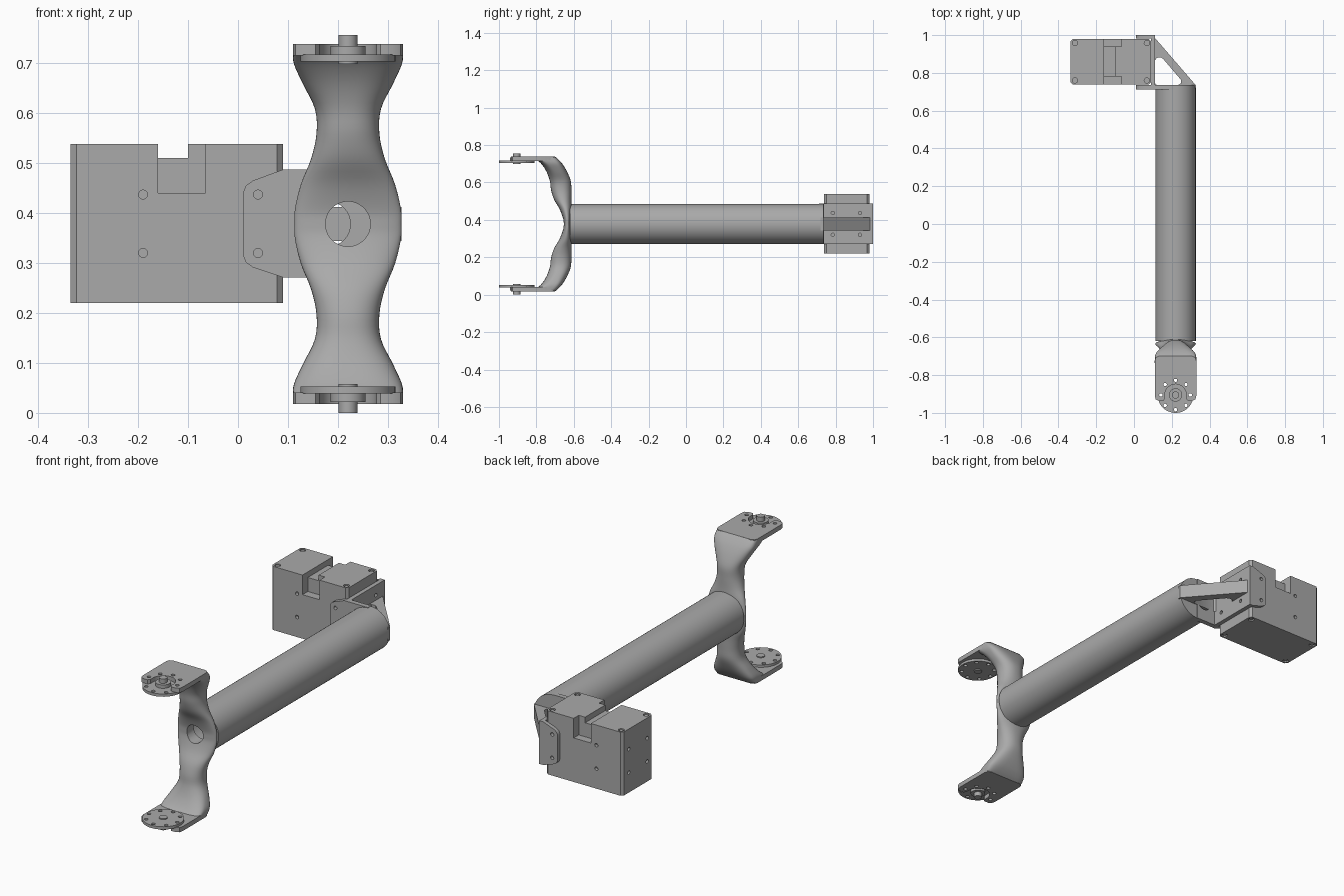
import bpy, bmesh
from math import sin, cos, pi, copysign

if "Cube" in bpy.data.objects:
    bpy.data.objects.remove(bpy.data.objects["Cube"])

grey = bpy.data.materials.new("plain grey")
grey.use_nodes = True
colour = (0.4, 0.4, 0.4, 1)
grey.diffuse_color = colour
grey.node_tree.nodes["Principled BSDF"].inputs["Base Color"].default_value = colour

CX, MID = 0.22, 0.378       # tube axis
SHAFT_Y = -0.905            # pivot axis of the fork


def make(name, bm):
    bmesh.ops.recalc_face_normals(bm, faces=bm.faces[:])
    mesh = bpy.data.meshes.new(name)
    bm.to_mesh(mesh)
    bm.free()
    mesh.materials.append(grey)
    ob = bpy.data.objects.new(name, mesh)
    bpy.context.collection.objects.link(ob)
    return ob


def loft(name, rings):
    """Skin a stack of equal rings and cap both ends."""
    bm = bmesh.new()
    rows = [[bm.verts.new(p) for p in ring] for ring in rings]
    n = len(rows[0])
    for a, b in zip(rows, rows[1:]):
        for i in range(n):
            j = (i + 1) % n
            bm.faces.new((a[i], a[j], b[j], b[i]))
    bm.faces.new(rows[0])
    bm.faces.new(rows[-1])
    return make(name, bm)


def prism(name, pts, axis, lo, hi):
    """Extrude a flat outline along an axis."""
    place = {"x": lambda a, b, t: (t, a, b),
             "y": lambda a, b, t: (a, t, b),
             "z": lambda a, b, t: (a, b, t)}[axis]
    return loft(name, [[place(a, b, t) for a, b in pts] for t in (lo, hi)])


def circle(a, b, r, n=24):
    return [(a + r * cos(2 * pi * i / n), b + r * sin(2 * pi * i / n)) for i in range(n)]


def box(name, x, y, z):
    return prism(name, [(x[0], y[0]), (x[1], y[0]), (x[1], y[1]), (x[0], y[1])], "z", *z)


def cut(target, cutters, operation="DIFFERENCE"):
    bpy.context.view_layer.objects.active = target
    for c in cutters:
        mod = target.modifiers.new("cut", "BOOLEAN")
        mod.operation, mod.object, mod.solver = operation, c, "EXACT"
        bpy.ops.object.modifier_apply(modifier=mod.name)
        bpy.data.objects.remove(c)


def hole(a, b, r, axis, lo, hi):
    return prism("cutter", circle(a, b, r, 16), axis, lo, hi)


# Main tube, hollow inside
tube = prism("arm_tube", circle(CX, MID, 0.107, 64), "y", -0.62, 0.72)
cut(tube, [prism("cutter", circle(CX, MID, 0.09, 48), "y", -0.6, 0.73)])

# Fork body: height above the middle, half width, front y, back y, squareness
keys = [(0, 0.107, -0.655, -0.615, 2.2), (0.03, 0.106, -0.658, -0.613, 2.2),
        (0.08, 0.094, -0.676, -0.61, 2.2), (0.13, 0.074, -0.705, -0.612, 2.2),
        (0.18, 0.063, -0.721, -0.613, 2.2), (0.23, 0.066, -0.728, -0.616, 2.3),
        (0.28, 0.09, -0.746, -0.636, 2.6), (0.32, 0.108, -0.772, -0.66, 3.5),
        (0.345, 0.11, -0.80, -0.682, 5), (0.36, 0.108, -0.82, -0.70, 6)]


def spline(p, q, r, s, t):
    return [0.5 * (2 * b + (c - a) * t + (2 * a - 5 * b + 4 * c - d) * t ** 2
                   + (3 * b - a - 3 * c + d) * t ** 3) for a, b, c, d in zip(p, q, r, s)]


def section(h, w, front, back, power):
    ring = []
    for i in range(48):
        c, s = cos(2 * pi * i / 48), sin(2 * pi * i / 48)
        ring.append((CX + w * copysign(abs(c) ** (2 / power), c),
                     (front + back) / 2 + (back - front) / 2 * copysign(abs(s) ** (2 / power), s),
                     MID + h))
    return ring


full = [(-k[0],) + k[1:] for k in keys[:0:-1]] + keys
rings = []
for i in range(len(full) - 1):
    p, s = full[max(i - 1, 0)], full[min(i + 2, len(full) - 1)]
    rings += [section(*spline(p, full[i], full[i + 1], s, t / 4)) for t in range(4)]
rings.append(section(*full[-1]))
fork = loft("fork_body", rings)
cut(fork, [prism("cutter", circle(CX, MID, 0.045, 40), "y", -0.9, -0.5)])
cut(tube, [prism("cutter", circle(CX, MID, 0.045, 40), "y", -0.9, -0.55)])

# Fork end plates, horn discs and shafts, mirrored top to bottom
slot = [(0.057 * cos(pi * i / 16), SHAFT_Y + 0.057 * sin(pi * i / 16)) for i in range(17)]
side = [(0.09, -0.70), (0.105, -0.708), (0.11, -0.725), (0.11, -0.91),
        (0.105, -0.928), (0.09, -0.936), (0.065, -0.936), (0.057, -0.925)]
outline = side + slot + [(-x, y) for x, y in reversed(side)]
outline = [(CX + x, y) for x, y in outline]
for label, sign in (("upper", 1), ("lower", -1)):
    def span(lo, hi):
        return sorted((MID + sign * lo, MID + sign * hi))
    plate = prism(label + "_fork_plate", outline, "z", *span(0.337, 0.36))
    disc = prism(label + "_horn_disc", circle(CX, SHAFT_Y, 0.095, 48), "z", *span(0.325, 0.339))
    for part in (plate, disc):
        cut(part, [hole(x, y, 0.009, "z", *span(0.3, 0.4))
                   for x, y in circle(CX, SHAFT_Y, 0.078, 8)])
    prism(label + "_hub", circle(CX, SHAFT_Y, 0.035, 32), "z", *span(0.337, 0.356))
    prism(label + "_shaft", circle(CX, SHAFT_Y, 0.019, 24), "z", *span(0.32, 0.378))

# Motor housing with chamfered upright edges and a cable notch on top
X0, X1, Y0, Y1, C = -0.335, 0.09, 0.738, 0.98, 0.012
Z0, Z1 = 0.22, 0.538
motor = prism("motor_housing", [(X0 + C, Y0), (X1 - C, Y0), (X1, Y0 + C), (X1, Y1 - C),
                                (X1 - C, Y1), (X0 + C, Y1), (X0, Y1 - C), (X0, Y0 + C)],
              "z", Z0, Z1)
cut(motor, [box("cutter", (-0.16, -0.065), (0.70, 0.78), (0.44, 0.6)),
            box("cutter", (-0.16, -0.065), (0.94, 1.05), (0.44, 0.6)),
            box("cutter", (-0.16, -0.10), (0.70, 1.05), (0.51, 0.6))])

# Corner screws sit in shallow round pockets
for x in (X0 + 0.022, X1 - 0.022):
    for y in (Y0 + 0.022, Y1 - 0.022):
        for z, d in ((Z0, 1), (Z1, -1)):
            cut(motor, [hole(x, y, 0.014, "z", z - 0.008, z + 0.008)])
            prism("corner_screw", circle(x, y, 0.009, 12), "z", *sorted((z + d * 0.003, z + d * 0.02)))

# Threaded side holes of the motor
levels = (0.32, 0.437)
for z in levels:
    cut(motor, [hole(-0.19, z, 0.009, "y", 0.72, 0.755), hole(-0.19, z, 0.009, "y", 0.965, 1.0)])
    cut(motor, [hole(y, z, 0.009, "x", X0 - 0.02, X0 + 0.015) for y in (0.785, 0.93)])

# Mounting bracket: front, back and side plates
flange = [(0.11, 0.271), (0.09, 0.271), (0.03, 0.291), (0.016, 0.301), (0.01, 0.315),
          (0.01, 0.441), (0.016, 0.455), (0.03, 0.465), (0.09, 0.487), (0.11, 0.487)]
front = prism("bracket_front_plate", flange[1:-1] + [(CX, 0.487), (CX, 0.271)], "y", 0.712, 0.737)
back = prism("bracket_back_plate", flange, "y", 0.981, 1.0)
for z in levels:
    cut(front, [hole(0.04, z, 0.009, "y", 0.70, 0.75)])
    cut(back, [hole(0.04, z, 0.009, "y", 0.97, 1.01)])
end_cap = prism("tube_end_cap", circle(CX, MID, 0.107, 64), "y", 0.715, 0.735)
for part in (front, end_cap):
    cut(part, [prism("cutter", circle(0.18, MID, 0.045, 32), "y", 0.70, 0.75)])
side_plate = box("bracket_side_plate", (0.091, 0.112), (0.715, 1.0), (0.271, 0.487))
cut(side_plate, [hole(y, z, 0.009, "x", 0.08, 0.12) for y in (0.785, 0.93) for z in levels])

# Diagonal brace with a rounded triangular window
brace = prism("bracket_brace", [(0.095, 0.72), (0.327, 0.72), (0.327, 0.735), (0.098, 1.0)],
              "z", 0.344, 0.412)
cut(brace, [prism("cutter", [(0.112, 0.745), (0.12, 0.737), (0.235, 0.737), (0.248, 0.745),
                             (0.25, 0.762), (0.155, 0.873), (0.142, 0.882), (0.122, 0.88),
                             (0.112, 0.868)], "z", 0.3, 0.45)])

# Smooth the round parts, keep edges crisp
bpy.ops.object.select_all(action="DESELECT")
for ob in bpy.context.scene.objects:
    if ob.type == "MESH":
        ob.select_set(True)
        bpy.context.view_layer.objects.active = ob
bpy.ops.object.shade_smooth_by_angle(angle=0.6)
